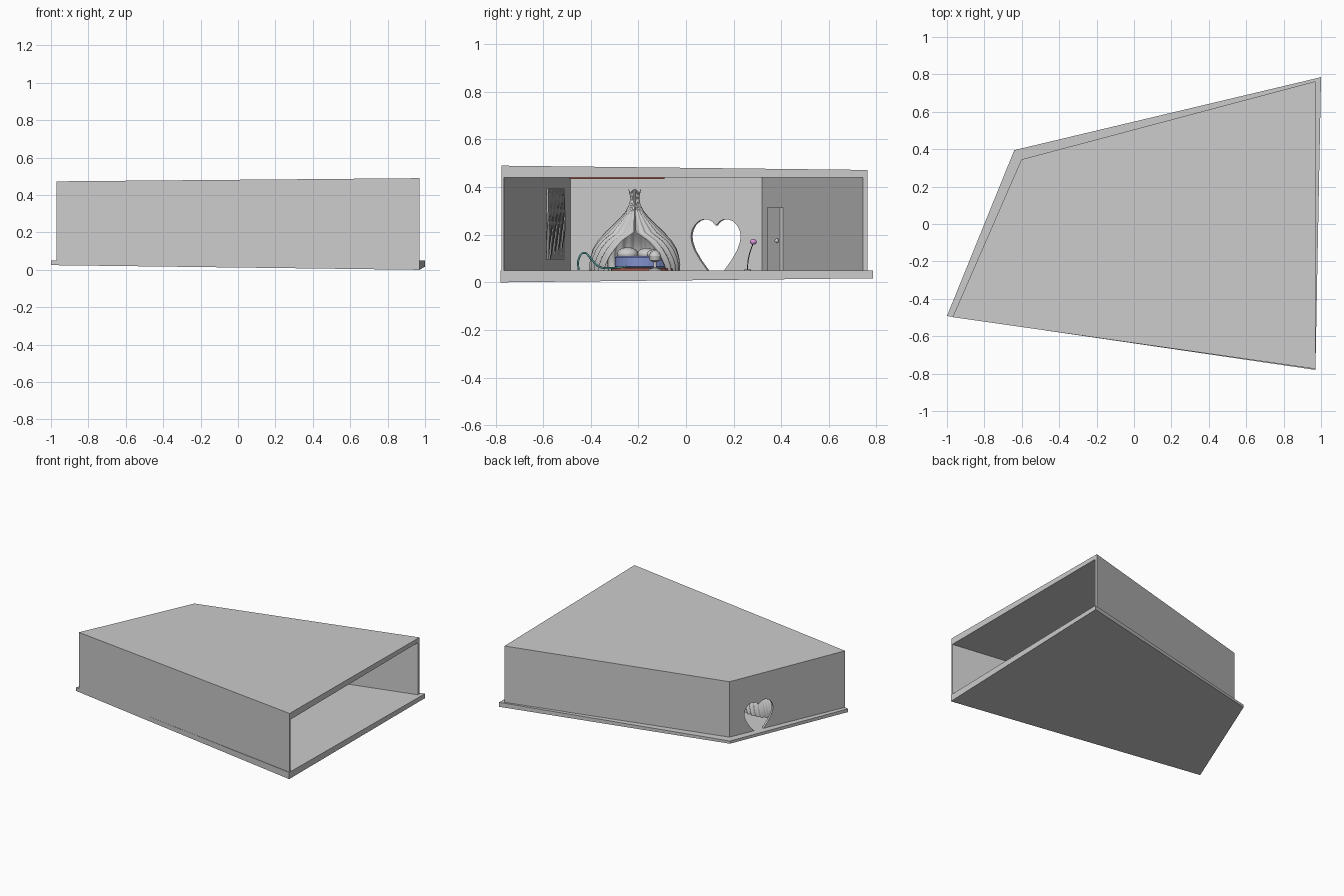
import bpy, bmesh
from math import sin, cos, pi, sqrt
from mathutils import Vector

if "Cube" in bpy.data.objects:
    bpy.data.objects.remove(bpy.data.objects["Cube"])


def material(name, rgb):
    m = bpy.data.materials.new(name)
    m.diffuse_color = (*rgb, 1)
    m.use_nodes = True
    m.node_tree.nodes["Principled BSDF"].inputs["Base Color"].default_value = m.diffuse_color
    return m


BLUE = material("blue", (0.22, 0.28, 0.6))
RED = material("dark_red", (0.35, 0.1, 0.07))
TEAL = material("teal", (0.1, 0.4, 0.38))
PINK = material("pink", (0.7, 0.3, 0.7))
GREEN = material("dark_green", (0.12, 0.2, 0.12))


def from_bmesh(name, bm, mat=None, smooth=False):
    bmesh.ops.recalc_face_normals(bm, faces=bm.faces)
    me = bpy.data.meshes.new(name)
    bm.to_mesh(me)
    bm.free()
    ob = bpy.data.objects.new(name, me)
    bpy.context.collection.objects.link(ob)
    if mat:
        me.materials.append(mat)
    if smooth:
        for p in me.polygons:
            p.use_smooth = True
    return ob


def loft(name, low, high, mat=None):
    """Solid between two matching loops of 3D points."""
    bm = bmesh.new()
    a = [bm.verts.new(p) for p in low]
    b = [bm.verts.new(p) for p in high]
    n = len(a)
    bm.faces.new(a)
    bm.faces.new(b)
    for i in range(n):
        j = (i + 1) % n
        bm.faces.new((a[i], a[j], b[j], b[i]))
    return from_bmesh(name, bm, mat)


def prism(name, plan, z0, z1, mat=None):
    return loft(name, [(x, y, z0) for x, y in plan], [(x, y, z1) for x, y in plan], mat)


def lathe(name, cx, cy, profile, mat=None, n=32):
    """Surface of revolution from (radius, z) points."""
    bm = bmesh.new()
    rings = [[bm.verts.new((cx + r * cos(2 * pi * i / n), cy + r * sin(2 * pi * i / n), z))
              for i in range(n)] for r, z in profile]
    for a, b in zip(rings, rings[1:]):
        for i in range(n):
            j = (i + 1) % n
            bm.faces.new((a[i], a[j], b[j], b[i]))
    bm.faces.new(rings[0])
    bm.faces.new(rings[-1])
    return from_bmesh(name, bm, mat)


def ball(name, loc, size, mat=None):
    bpy.ops.mesh.primitive_uv_sphere_add(segments=20, ring_count=12, location=loc)
    ob = bpy.context.object
    ob.name = name
    ob.scale = size
    bpy.ops.object.shade_smooth()
    if mat:
        ob.data.materials.append(mat)


def tube(name, pts, r, mat=None):
    cu = bpy.data.curves.new(name, 'CURVE')
    cu.dimensions = '3D'
    cu.bevel_depth = r
    cu.bevel_resolution = 2
    cu.resolution_u = 6
    cu.use_fill_caps = True
    sp = cu.splines.new('BEZIER')
    sp.bezier_points.add(len(pts) - 1)
    for bp, p in zip(sp.bezier_points, pts):
        bp.co = p
        bp.handle_left_type = bp.handle_right_type = 'AUTO'
    ob = bpy.data.objects.new(name, cu)
    bpy.context.collection.objects.link(ob)
    if mat:
        cu.materials.append(mat)


# tapered floor slab and roof slab
floor = [(0.97, -0.78), (1.0, 0.785), (-0.64, 0.395), (-1.0, -0.492)]
roof = [(0.97, -0.775), (0.97, 0.763), (-0.602, 0.345), (-0.97, -0.498)]
inner = [(0.97, -0.765), (0.97, 0.743), (-0.592, 0.32), (-0.95, -0.485)]
loft("floor", [(*p, z) for p, z in zip(floor, (0, 0.017, 0.03, 0.025))],
     [(*p, 0.05) for p in floor])
loft("roof", [(*p, 0.44) for p in roof],
     [(*p, z) for p, z in zip(roof, (0.49, 0.472, 0.465, 0.473))])

# three walls, the right side stays open
walls = {}
for name, i, j in (("back_wall", 1, 2), ("left_wall", 2, 3), ("front_wall", 3, 0)):
    walls[name] = prism(name, [roof[i], roof[j], inner[j], inner[i]], 0.05, 0.44)

# heart-shaped opening in the left wall
half = [(0, .238), (.015, .255), (.03, .263), (.05, .265), (.07, .258), (.088, .242),
        (.1, .22), (.105, .195), (.102, .17), (.09, .135), (.065, .092), (.035, .05), (0, .01)]
heart = half + [(-s, z) for s, z in half[-2:0:-1]]
along = Vector((0.4, 0.916, 0))
normal = Vector((0.916, -0.4, 0))
centre = Vector((-0.69, 0.13, 0))
ring = [centre + along * (s / 0.916) + Vector((0, 0, z)) for s, z in heart]
cutter = loft("heart_cutter", [p - normal * 0.1 for p in ring], [p + normal * 0.1 for p in ring])
cutter.hide_render = True
cutter.hide_viewport = True
cutter.display_type = 'WIRE'
mod = walls["left_wall"].modifiers.new("heart", 'BOOLEAN')
mod.operation = 'DIFFERENCE'
mod.solver = 'EXACT'
mod.object = cutter


# position on an inner wall face for a given x
def back_y(x):
    return 0.32 + (x + 0.592) * 0.271


def front_y(x):
    return -0.485 - (x + 0.95) * 0.146


# door and knob on the back wall
xa, xb = -0.47, -0.27
prism("door", [(xa, back_y(xa)), (xb, back_y(xb)), (xb, back_y(xb) - 0.012),
               (xa, back_y(xa) - 0.012)], 0.05, 0.315)
ball("door_knob", (-0.3, back_y(-0.3) - 0.018, 0.175), (0.009,) * 3)

# pleated hanging on the front wall
bm = bmesh.new()
N = 96
rows = [[bm.verts.new((x, front_y(x) + 0.012 + 0.006 * sin(i * 1.1 + k * 0.5), z))
         for i in range(N + 1) for x in [-0.68 + 0.48 * i / N]]
        for k, z in enumerate((0.095, 0.15, 0.2, 0.25, 0.3, 0.35, 0.395))]
for a, b in zip(rows, rows[1:]):
    for i in range(N):
        bm.faces.new((a[i], a[i + 1], b[i + 1], b[i]))
from_bmesh("wall_hanging", bm, smooth=True)

# ceiling panel
prism("ceiling_panel", [(-0.5, -0.49), (-0.1, -0.49), (-0.1, -0.09), (-0.5, -0.09)],
      0.433, 0.44, RED)

# pleated onion-shaped canopy, open towards the room
CX, CY = -0.53, -0.215
profile = [(.182, .05), (.184, .075), (.18, .105), (.17, .14), (.15, .175), (.12, .21),
           (.088, .242), (.058, .272), (.036, .3), (.022, .33), (.018, .355), (.022, .375), (.026, .392)]
bm = bmesh.new()
N = 120
rows = []
for r, z in profile:
    gap = 0.75 * sqrt(max(0.002, 1 - (z - 0.05) / 0.16))
    row = []
    for i in range(N + 1):
        t = gap + (2 * pi - 2 * gap) * i / N
        rr = r * (1 + 0.04 * cos(pi * i / 2.5))
        row.append(bm.verts.new((CX + rr * cos(t), CY + rr * sin(t),
                                 z - (0.012 * sin(t * 2) ** 2 if z > 0.385 else 0))))
    rows.append(row)
for a, b in zip(rows, rows[1:]):
    for i in range(N):
        bm.faces.new((a[i], a[i + 1], b[i + 1], b[i]))
canopy = from_bmesh("canopy", bm, smooth=True)

# round bed with cushions inside the canopy
BX = CX + 0.03
lathe("bed_base", BX, CY + 0.035, [(.135, .05), (.135, .06)], RED)
lathe("mattress", BX, CY + 0.035, [(.112, .06), (.119, .066), (.119, .104), (.112, .11)], BLUE)
for k, (dx, dy, s) in enumerate(((-.04, -.03, .045), (-.05, .05, .04), (.02, .08, .03))):
    ball(f"cushion_{k}", (BX + dx, CY + dy, 0.118), (s, s, s * 0.65))

# small pedestal seat in front of the bed
lathe("pedestal_seat", -0.3, -0.13, [(.028, .05), (.026, .056), (.007, .062), (.007, .085),
                                    (.022, .092), (.026, .11), (.02, .125), (.006, .135)])

# little slide: two rails and a bed between them
path = [(-.452, .052), (-.45, .1), (-.428, .124), (-.4, .1), (-.365, .066), (-.31, .06), (-.25, .066)]
for k, x in enumerate((-0.31, -0.25)):
    tube(f"slide_rail_{k}", [(x, y, z) for y, z in path], 0.004, TEAL)
bm = bmesh.new()
lanes = [[bm.verts.new((x, y, z - 0.002)) for y, z in path[2:]] for x in (-0.31, -0.25)]
for i in range(len(lanes[0]) - 1):
    bm.faces.new((lanes[0][i], lanes[0][i + 1], lanes[1][i + 1], lanes[1][i]))
from_bmesh("slide_bed", bm)

# flower
tube("flower_stem", [(-0.5, 0.258, 0.05), (-0.5, 0.262, 0.1), (-0.5, 0.282, 0.165)], 0.002, GREEN)
lathe("flower_foot", -0.5, 0.258, [(.014, .05), (.014, .054)], None, 16)
ball("flower_head", (-0.5, 0.283, 0.17), (0.014, 0.014, 0.012), PINK)
